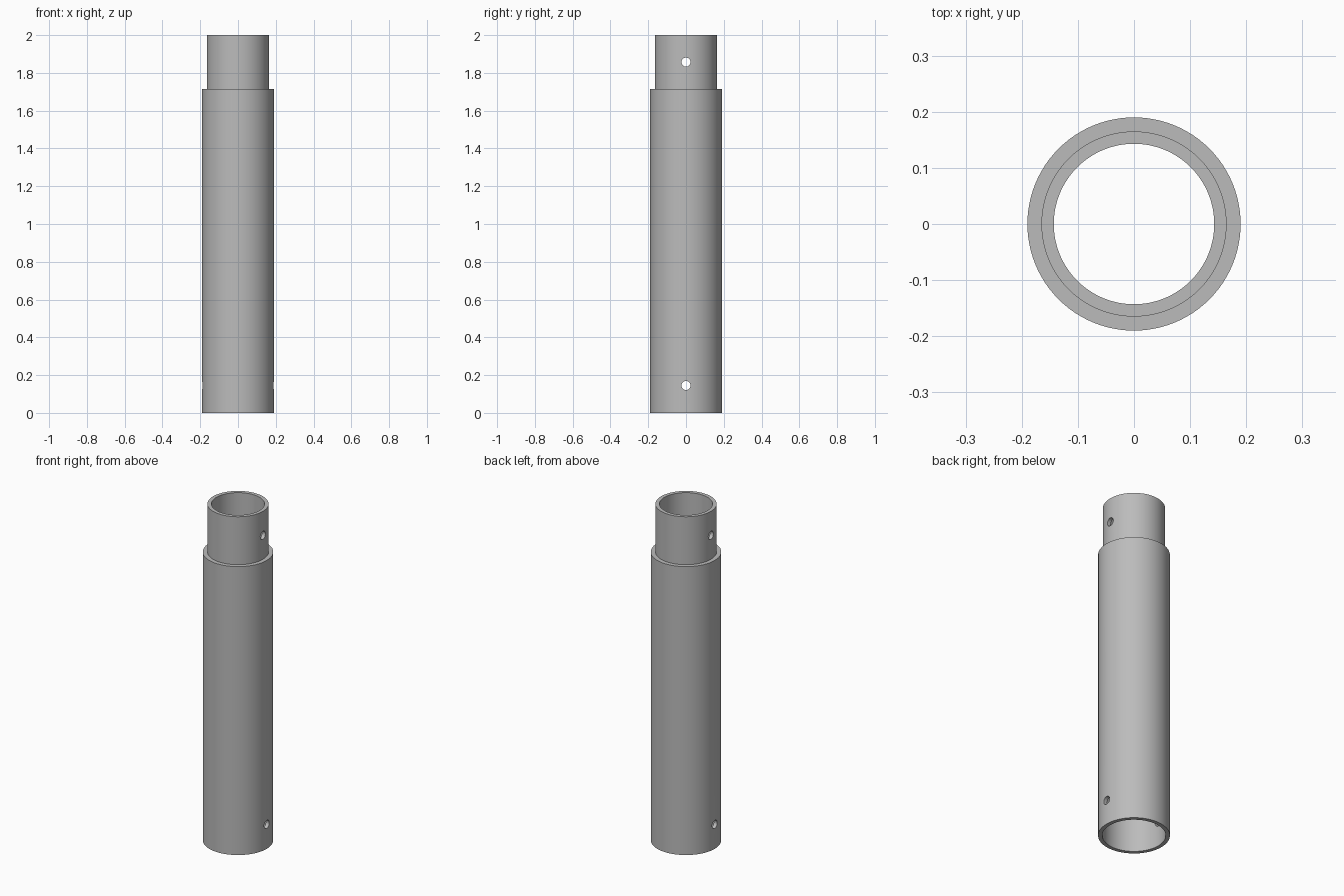
import bpy
import bmesh
from math import radians, pi
from mathutils import Matrix, Vector

cube = bpy.data.objects.get("Cube")
if cube:
    bpy.data.objects.remove(cube, do_unlink=True)

OUTER, SPIGOT, SOCKET, BORE = 0.19, 0.165, 0.168, 0.143
HEIGHT, SHOULDER, SOCKET_DEPTH = 2.0, 1.715, 0.29
HOLE_RADIUS, HOLE_HEIGHTS = 0.024, (0.145, 1.857)

metal = bpy.data.materials.new("grey metal")
metal.use_nodes = True
grey = (0.5, 0.5, 0.5, 1)
metal.diffuse_color = grey
metal.node_tree.nodes["Principled BSDF"].inputs["Base Color"].default_value = grey


def add_object(name, bm):
    bmesh.ops.recalc_face_normals(bm, faces=bm.faces)
    mesh = bpy.data.meshes.new(name)
    bm.to_mesh(mesh)
    bm.free()
    mesh.materials.append(metal)
    obj = bpy.data.objects.new(name, mesh)
    bpy.context.collection.objects.link(obj)
    return obj


# Tube: closed wall profile spun around z, spigot on top and socket below
profile = [
    (SOCKET, 0), (OUTER, 0), (OUTER, SHOULDER), (SPIGOT, SHOULDER),
    (SPIGOT, HEIGHT), (BORE, HEIGHT), (BORE, SOCKET_DEPTH), (SOCKET, SOCKET_DEPTH),
]
bm = bmesh.new()
verts = [bm.verts.new((r, 0, z)) for r, z in profile]
edges = [bm.edges.new((v, verts[i - 1])) for i, v in enumerate(verts)]
bmesh.ops.spin(bm, geom=verts + edges, cent=(0, 0, 0), axis=(0, 0, 1),
               angle=2 * pi, steps=96, use_merge=True)
bmesh.ops.remove_doubles(bm, verts=bm.verts, dist=0.0001)
tube = add_object("connector_tube", bm)

# Pin holes: rods through both walls along x
bm = bmesh.new()
for z in HOLE_HEIGHTS:
    place = Matrix.Translation(Vector((0, 0, z))) @ Matrix.Rotation(pi / 2, 4, "Y")
    bmesh.ops.create_cone(bm, cap_ends=True, segments=32, radius1=HOLE_RADIUS,
                          radius2=HOLE_RADIUS, depth=3 * OUTER, matrix=place)
cutter = add_object("pin_hole_cutter", bm)
cutter.hide_render = True

cut = tube.modifiers.new("pin holes", "BOOLEAN")
cut.operation = "DIFFERENCE"
cut.solver = "EXACT"
cut.object = cutter

bpy.ops.object.select_all(action="DESELECT")
tube.select_set(True)
bpy.context.view_layer.objects.active = tube
bpy.ops.object.modifier_apply(modifier=cut.name)
bpy.data.objects.remove(cutter, do_unlink=True)
bpy.ops.object.shade_smooth_by_angle(angle=radians(30))
